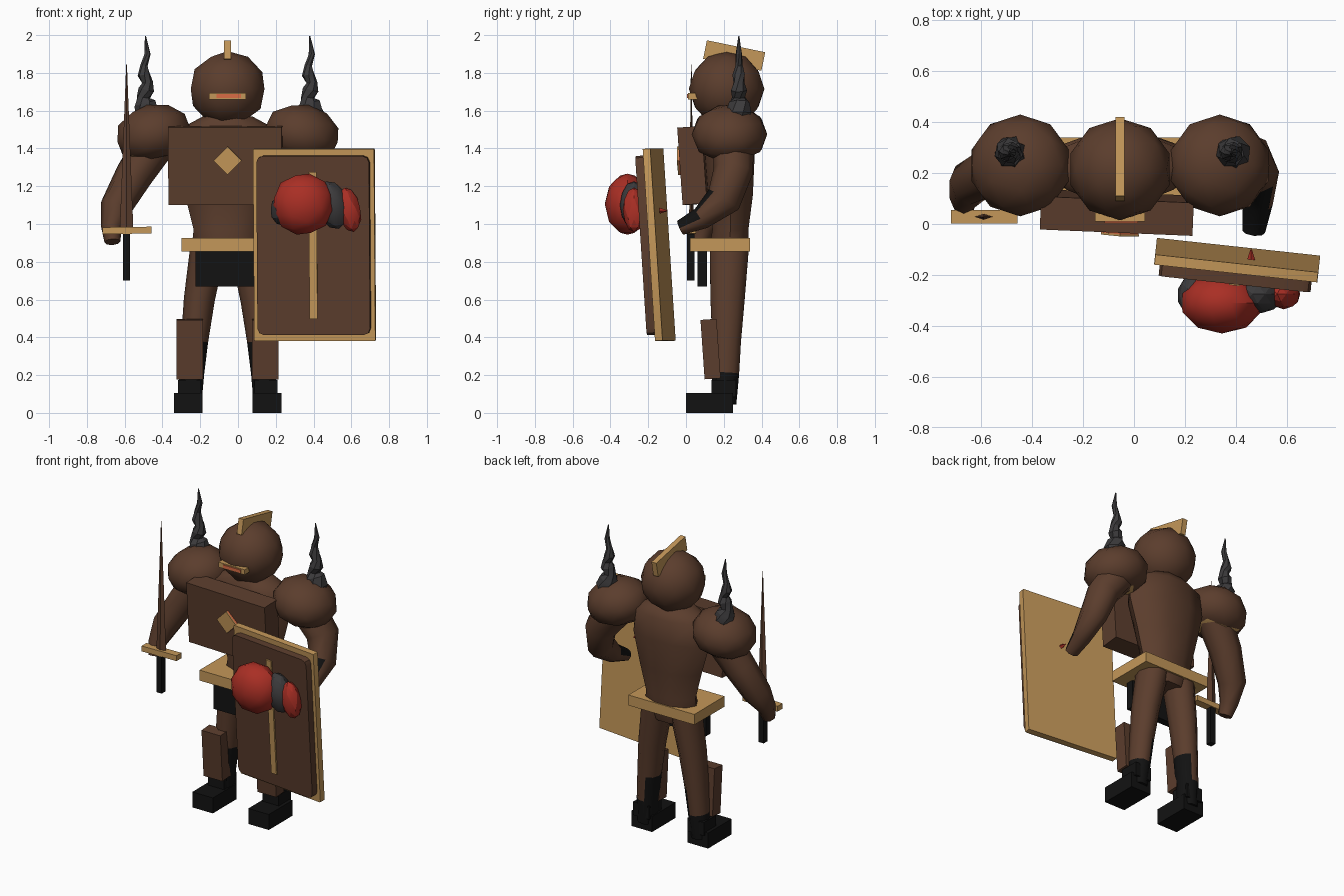
import bpy, bmesh, math
from mathutils import Vector, Matrix, Euler

if "Cube" in bpy.data.objects:
    bpy.data.objects.remove(bpy.data.objects["Cube"])

CX = -0.055  # body mid-plane


def material(name, rgb):
    m = bpy.data.materials.new(name)
    m.diffuse_color = (*rgb, 1)
    m.use_nodes = True
    m.node_tree.nodes["Principled BSDF"].inputs["Base Color"].default_value = m.diffuse_color
    return m


BROWN = material("bronze brown", (0.105, 0.047, 0.026))
GOLD = material("gold", (0.55, 0.31, 0.10))
BLACK = material("black leather", (0.006, 0.006, 0.006))
GREY = material("dark horn", (0.045, 0.043, 0.045))
RED = material("red", (0.40, 0.028, 0.018))
ORANGE = material("ember orange", (0.70, 0.15, 0.06))


def finish(name, bm, mats, rule=None, angle=35):
    bmesh.ops.recalc_face_normals(bm, faces=bm.faces[:])
    bm.normal_update()
    if rule:
        for f in bm.faces:
            f.material_index = 1 if rule(f.calc_center_median(), f.normal) else 0
    me = bpy.data.meshes.new(name)
    bm.to_mesh(me)
    bm.free()
    for m in mats:
        me.materials.append(m)
    ob = bpy.data.objects.new(name, me)
    bpy.context.collection.objects.link(ob)
    bpy.ops.object.select_all(action='DESELECT')
    ob.select_set(True)
    bpy.context.view_layer.objects.active = ob
    bpy.ops.object.shade_smooth_by_angle(angle=math.radians(angle))
    return ob


def place(loc, rot=(0, 0, 0)):
    return Matrix.Translation(loc) @ Euler([math.radians(a) for a in rot]).to_matrix().to_4x4()


def box(name, loc, size, mat, rot=(0, 0, 0), bevel=0, parent=Matrix()):
    bm = bmesh.new()
    bmesh.ops.create_cube(bm, size=1)
    bmesh.ops.scale(bm, vec=size, verts=bm.verts)
    if bevel:  # round the four corners of the front outline
        edges = [e for e in bm.edges if abs(e.verts[0].co.y - e.verts[1].co.y) > 1e-4]
        bmesh.ops.bevel(bm, geom=edges, offset=bevel, segments=2, profile=0.5, affect='EDGES')
    bmesh.ops.transform(bm, matrix=parent @ place(loc, rot), verts=bm.verts)
    return finish(name, bm, [mat])


def ball(name, loc, radii, mats, rot=(0, 0, 0), rule=None, angle=45, floor=None):
    bm = bmesh.new()
    bmesh.ops.create_icosphere(bm, subdivisions=2, radius=1)
    if floor is not None:
        for v in bm.verts:
            v.co.z = max(v.co.z, floor)
    bmesh.ops.scale(bm, vec=radii, verts=bm.verts)
    bmesh.ops.transform(bm, matrix=place(loc, rot), verts=bm.verts)
    return finish(name, bm, mats, rule, angle)


def tube(name, rings, sides, mats, rule=None, twist=0, angle=50):
    """Loft through rings of (x, y, z, half width, half depth)."""
    bm = bmesh.new()
    pts = [Vector(r[:3]) for r in rings]
    loops = []
    for i, r in enumerate(rings):
        t = (pts[min(i + 1, len(pts) - 1)] - pts[max(i - 1, 0)]).normalized()
        u = (Vector((1, 0, 0)) - t * t.x).normalized()
        v = t.cross(u)
        loop = []
        for k in range(sides):
            a = math.tau * k / sides + twist * i
            loop.append(bm.verts.new(pts[i] + u * r[3] * math.cos(a) + v * r[4] * math.sin(a)))
        loops.append(loop)
    for a, b in zip(loops, loops[1:]):
        for k in range(sides):
            j = (k + 1) % sides
            bm.faces.new((a[k], a[j], b[j], b[k]))
    bm.faces.new(loops[0])
    bm.faces.new(loops[-1])
    return finish(name, bm, mats, rule, angle)


# Torso and hips
tube("torso", [(CX, .23, .80, .14, .09), (CX, .23, .88, .19, .11), (CX, .235, .97, .18, .10),
               (CX, .235, 1.15, .225, .125), (CX, .23, 1.35, .28, .14),
               (CX, .22, 1.50, .26, .145), (CX, .22, 1.57, .13, .10)], 10, [BROWN])
box("belt", (CX, .18, .89), (.49, .32, .07), GOLD)
box("loin_cloth", (CX - .005, .085, .77), (.33, .05, .20), BLACK)
box("chest_plate", (CX - .012, .045, 1.31), (.60, .13, .41), BROWN, (4, 0, -2.4))

# Chest gem: ember slab with a gold face
box("chest_gem", (CX, -.022, 1.335), (.105, .03, .105), ORANGE, (4, 45, 0))
box("chest_gem_face", (CX, -.041, 1.335), (.106, .008, .106), GOLD, (4, 45, 0))

# Helmet
ball("helmet", (CX, .215, 1.715), (.205, .20, .20), [BROWN])
box("helmet_crest", (CX, .255, 1.892), (.036, .315, .10), GOLD, (-11.5, 0, 0))
box("visor_frame", (CX, .035, 1.677), (.195, .05, .034), GOLD)
box("visor_glow", (CX + .005, .008, 1.677), (.13, .008, .02), ORANGE)

# Paired parts, mirrored across the body mid-plane
for s, side in ((-1, "left"), (1, "right")):
    def X(d):
        return CX + s * d

    tube(side + "_leg", [(X(.10), .23, .90, .095, .11), (X(.15), .22, .60, .082, .095),
                         (X(.175), .215, .38, .072, .08), (X(.19), .21, .21, .066, .075),
                         (X(.20), .20, .05, .062, .07)], 10, [BROWN, BLACK],
         lambda c, n: c.z < .20 or (c.z < .35 and n.x * s < -.4))
    box(side + "_greave", (X(.20), .13, .338), (.14, .085, .315), BROWN, (4, 0, 0))
    box(side + "_boot", (X(.208), .125, .052), (.152, .25, .104), BLACK)
    box(side + "_boot_ankle", (X(.203), .20, .13), (.12, .13, .09), BLACK)
    ball(side + "_pauldron", (X(.392), .23, 1.475), (.205, .20, .16), [BROWN, GOLD],
         (0, s * 12, 0), lambda c, n: n.z < -.93, floor=-.78)
    hx = X(.435)
    radii = [.062, .068, .058, .036, .044, .030, .034, .020, .017, .003]
    heights = [1.55, 1.59, 1.64, 1.67, 1.71, 1.75, 1.79, 1.84, 1.90, 1.995]
    tube(side + "_horn", [(hx + (.012 * math.sin(i * 1.7) if i < 9 else 0), .28, z, r, r)
                          for i, (z, r) in enumerate(zip(heights, radii))], 7, [GREY], twist=.35, angle=25)

# Arms
tube("sword_arm", [(-.43, .24, 1.44, .11, .11), (-.55, .21, 1.26, .10, .10), (-.645, .16, 1.09, .085, .09),
                   (-.67, .10, .98, .055, .06), (-.665, .07, .905, .042, .045)], 8, [BROWN])
tube("shield_arm", [(.33, .25, 1.44, .11, .11), (.455, .25, 1.28, .10, .105), (.49, .20, 1.13, .08, .095),
                    (.485, .08, 1.03, .06, .06), (.47, -.03, .98, .045, .04)], 8, [BROWN, BLACK],
     lambda c, n: c.y < .10 and n.z > .1)

# Sword
tube("sword_blade", [(-.59, .028, .97, .036, .012), (-.59, .028, 1.845, .002, .002)], 4, [BROWN], angle=20)
box("sword_guard", (-.588, .028, .966), (.26, .052, .036), GOLD, (0, -.8, 0))
box("sword_handle", (-.59, .025, .83), (.038, .04, .26), BLACK)

# Tower shield, built upright then leaned and turned
S = place((.405, -.142, .89), (3.7, 0, -6.2))
box("shield_rim", (0, 0, 0), (.645, .04, 1.02), GOLD, parent=S, bevel=.006)
box("shield_panel", (0, -.042, 0), (.60, .046, .95), BROWN, parent=S, bevel=.035)
box("shield_stripe", (0, -.067, 0), (.042, .016, .78), GOLD, parent=S)

# Carved beast head on the shield
ball("emblem_head", (.345, -.31, 1.105), (.165, .12, .165), [RED], (0, 12, 0), angle=28)
ball("emblem_jaw", (.24, -.28, 1.075), (.07, .085, .085), [GREY], angle=20)
ball("emblem_neck", (.50, -.275, 1.10), (.085, .075, .13), [GREY], (0, -15, 0), angle=20)
ball("emblem_tail", (.588, -.275, 1.075), (.062, .06, .12), [RED], (0, -12, 0), angle=20)
tube("emblem_spike", [(.46, -.17, 1.07, .025, .025), (.46, -.10, 1.07, .003, .003)], 4, [RED], angle=20)
